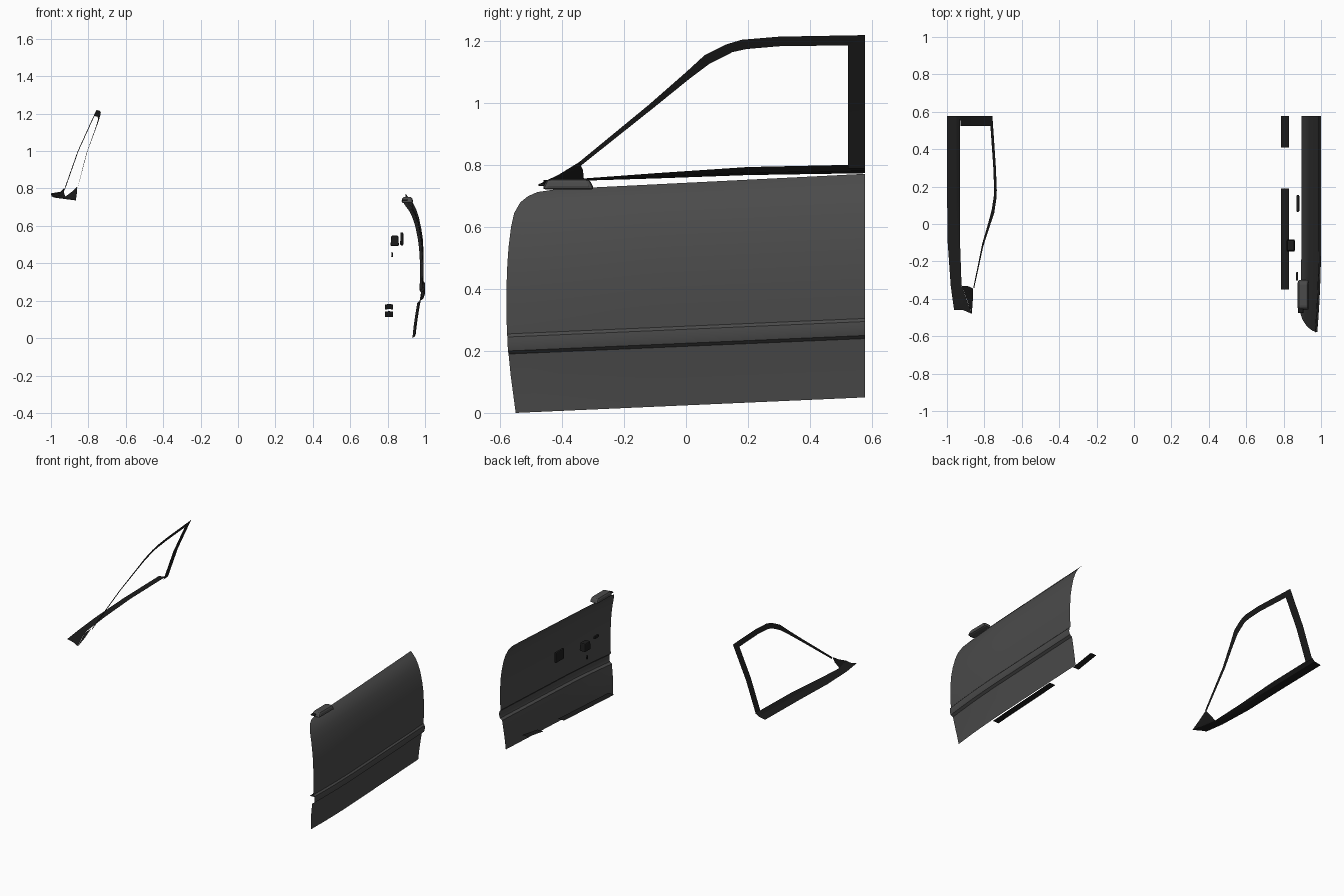
import bpy, bmesh
from mathutils import Vector

if "Cube" in bpy.data.objects:
    bpy.data.objects.remove(bpy.data.objects["Cube"])


def paint(ob, name, value):
    mat = bpy.data.materials.get(name) or bpy.data.materials.new(name)
    mat.diffuse_color = (value, value, value, 1)
    mat.use_nodes = True
    mat.node_tree.nodes["Principled BSDF"].inputs["Base Color"].default_value = mat.diffuse_color
    ob.data.materials.append(mat)


def sheet(name, rows, tone, smooth=True):
    """Loft a surface through equally long rows of points."""
    n = len(rows[0])
    verts = [p for r in rows for p in r]
    faces = [(i * n + j, i * n + j + 1, (i + 1) * n + j + 1, (i + 1) * n + j)
             for i in range(len(rows) - 1) for j in range(n - 1)]
    me = bpy.data.meshes.new(name)
    me.from_pydata(verts, [], faces)
    ob = bpy.data.objects.new(name, me)
    bpy.context.collection.objects.link(ob)
    bm = bmesh.new()
    bm.from_mesh(me)
    bmesh.ops.remove_doubles(bm, verts=bm.verts, dist=0.0005)
    bmesh.ops.recalc_face_normals(bm, faces=bm.faces)
    bm.to_mesh(me)
    bm.free()
    paint(ob, *tone)
    if smooth:
        bpy.ops.object.select_all(action='DESELECT')
        bpy.context.view_layer.objects.active = ob
        ob.select_set(True)
        bpy.ops.object.shade_smooth_by_angle(angle=0.5)
    return ob


def block(name, center, size, tone, taper=1.0, bevel=0.006):
    bpy.ops.mesh.primitive_cube_add(size=1, location=center)
    ob = bpy.context.object
    ob.name = name
    for v in ob.data.vertices:
        k = taper if v.co.z > 0 else 1
        v.co = Vector((v.co.x * size[0] * k, v.co.y * size[1] * k, v.co.z * size[2]))
    mod = ob.modifiers.new("soft_edges", 'BEVEL')
    mod.width, mod.segments = bevel, 2
    paint(ob, *tone)
    return ob


def lerp_table(t, table):
    for (a, va), (b, vb) in zip(table, table[1:]):
        if t <= b:
            return va + (vb - va) * (t - a) / (b - a)
    return table[-1][1]


BODY = ("dark_grey", 0.07)
TRIM = ("black_trim", 0.012)
REAR = 0.578

# Outer door skin: (x, z at the front end, y of the front edge)
profile = [(0.950, 0.00, -0.550), (0.957, 0.06, -0.558), (0.966, 0.12, -0.566),
           (0.978, 0.19, -0.573), (0.994, 0.20, -0.575), (1.000, 0.22, -0.576),
           (0.999, 0.245, -0.577), (0.990, 0.255, -0.578), (0.993, 0.32, -0.580),
           (0.993, 0.40, -0.580), (0.988, 0.48, -0.577), (0.980, 0.535, -0.573),
           (0.966, 0.60, -0.565), (0.950, 0.645, -0.555), (0.932, 0.68, -0.535),
           (0.915, 0.70, -0.51), (0.903, 0.713, -0.48), (0.895, 0.722, -0.42)]
rows = []
for x, z, y0 in profile:
    row = []
    for i in range(17):
        y = y0 + (REAR - y0) * i / 16
        bow = 0.02 * (max(0, -y - 0.1) / 0.48) ** 2
        row.append((x - bow, y, z + 0.05 * (y - y0) / (REAR - y0)))
    rows.append(row)
sheet("door_skin", rows, BODY)

# Mirror foot on the front of the belt line
block("mirror_foot", (0.905, -0.38, 0.738), (0.065, 0.17, 0.034), BODY, 0.8, 0.012)
block("mirror_foot_tip", (0.892, -0.44, 0.737), (0.03, 0.075, 0.008), TRIM, 0.9, 0.003)

# Inner door hardware
block("latch_handle", (0.838, -0.115, 0.52), (0.045, 0.065, 0.055), TRIM, 0.85)
block("latch_pin", (0.824, -0.115, 0.447), (0.01, 0.014, 0.026), TRIM, 0.6, 0.002)
block("switch_plate", (0.876, 0.11, 0.53), (0.016, 0.09, 0.07), TRIM, 1.0)
block("lock_tab", (0.872, -0.28, 0.51), (0.012, 0.045, 0.018), TRIM, 1.0, 0.003)

# Lower pocket strips, rising towards the rear
for name, ya, yb, za, zb in [("pocket_strip_front", -0.35, 0.19, 0.112, 0.142),
                             ("pocket_strip_rear", 0.41, REAR, 0.153, 0.18)]:
    sheet(name, [[(0.785, y, z), (0.808, y, z + 0.002), (0.83, y, z)]
                 for y, z in ((ya, za), (yb, zb))], TRIM)

# Window frame: matched outer and inner outline (y, z) on a leaning surface
outer = [(REAR, 0.79), (REAR, 1.0), (REAR, 1.22), (0.30, 1.215), (0.18, 1.205),
         (0.13, 1.19), (0.06, 1.155), (0.0, 1.10), (-0.12, 0.995), (-0.345, 0.81)]
inner = [(0.523, 0.79), (0.523, 1.0), (0.523, 1.187), (0.30, 1.184), (0.195, 1.175),
         (0.15, 1.165), (0.075, 1.127), (0.01, 1.078), (-0.105, 0.985), (-0.34, 0.798)]
lean = [(0.78, -0.934), (0.9, -0.897), (1.0, -0.857), (1.1, -0.811), (1.22, -0.757)]


def on_glass(y, z):
    return (lerp_table(z, lean) + 0.07 * (REAR - y) / 0.925, y, z)


sheet("window_frame", [[on_glass(*p) for p in outer], [on_glass(*p) for p in inner]], TRIM)

# Belt rail under the window: (y, then three x, z pairs)
belt = [(REAR, (-1.0, 0.774), (-0.95, 0.782), (-0.93, 0.802)),
        (0.20, (-1.0, 0.768), (-0.95, 0.776), (-0.93, 0.794)),
        (-0.10, (-0.996, 0.757), (-0.945, 0.763), (-0.93, 0.774)),
        (-0.33, (-0.98, 0.751), (-0.94, 0.750), (-0.922, 0.757)),
        (-0.46, (-0.962, 0.752), (-0.915, 0.742), (-0.867, 0.736))]
sheet("belt_rail", [[(x, y - 0.02 * (y < -0.4) * (x > -0.9), z) for x, z in pts]
                    for y, *pts in belt], TRIM)

# Corner sail panel in the front of the window
sheet("corner_sail", [[(-0.922, -0.33, 0.757), (-0.885, -0.333, 0.785), (-0.86, -0.345, 0.81)],
                      [(-0.895, -0.40, 0.745), (-0.875, -0.405, 0.757), (-0.862, -0.41, 0.77)],
                      [(-0.867, -0.48, 0.736)] * 3], TRIM)
